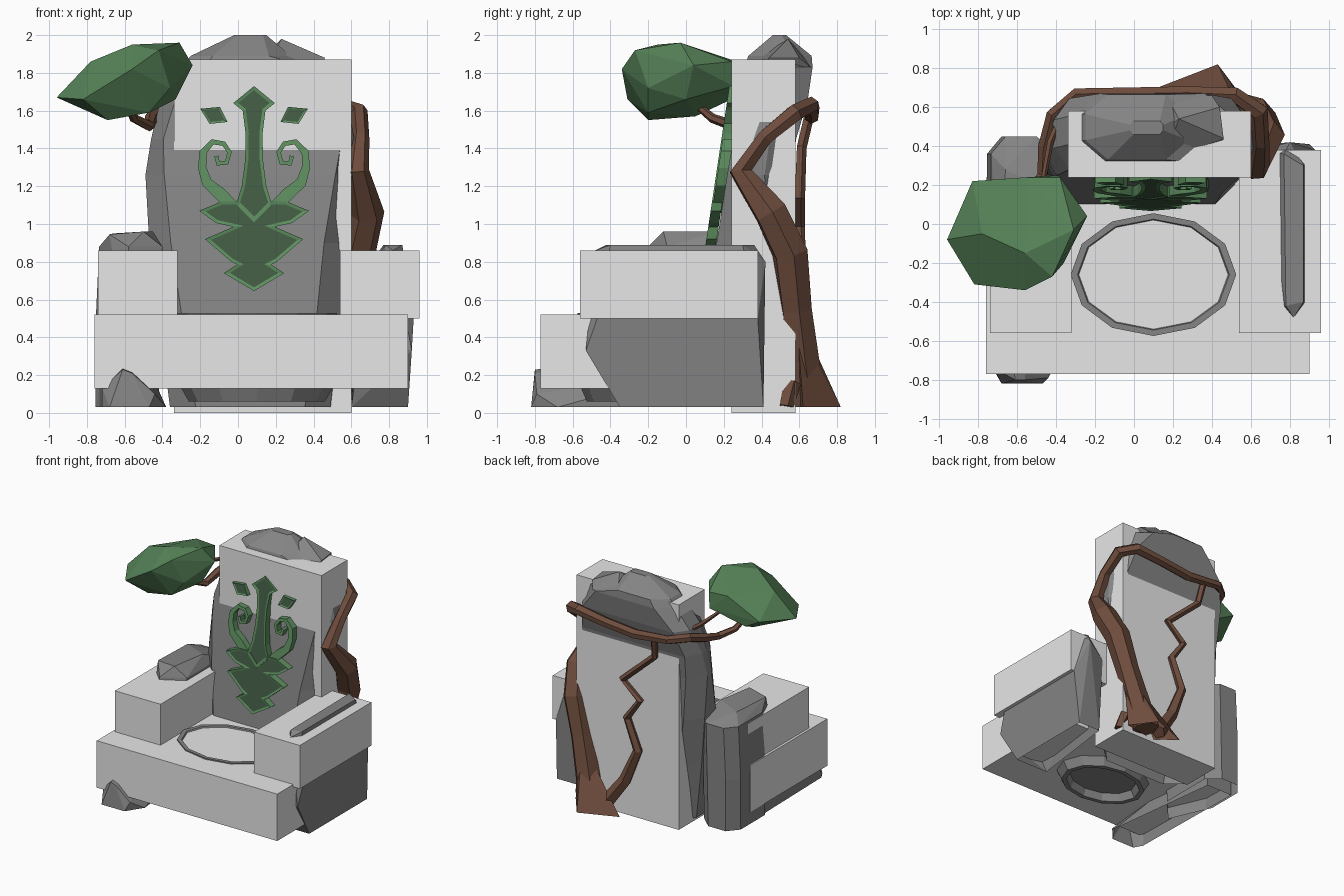
import bpy, bmesh, math
from mathutils import Vector


def mat(name, c):
    m = bpy.data.materials.new(name)
    m.diffuse_color = (*c, 1)
    return m


BLOCK = mat("pale_stone", (0.80, 0.80, 0.80))
ROCK = mat("grey_rock", (0.235, 0.235, 0.235))
BARK = mat("brown_bark", (0.155, 0.073, 0.046))
LEAF = mat("leaf_green", (0.093, 0.225, 0.097))
RIM = mat("rim_green", (0.11, 0.27, 0.115))
DARK = mat("dark_green", (0.054, 0.108, 0.057))


def finish(bm, name, *mats, open_base=False):
    bmesh.ops.recalc_face_normals(bm, faces=bm.faces[:])
    if open_base:  # rocks are cut off and hollow underneath
        flat = [f for f in bm.faces if all(v.co.z < 0.04 for v in f.verts)]
        bmesh.ops.delete(bm, geom=flat, context='FACES')
    me = bpy.data.meshes.new(name)
    bm.to_mesh(me)
    bm.free()
    for m in mats:
        me.materials.append(m)
    ob = bpy.data.objects.new(name, me)
    bpy.context.collection.objects.link(ob)
    return ob


def box(name, x0, x1, y0, y1, z0, z1):
    bm = bmesh.new()
    bmesh.ops.create_cube(bm, size=1)
    for v in bm.verts:
        v.co = ((x0, x1)[v.co.x > 0], (y0, y1)[v.co.y > 0], (z0, z1)[v.co.z > 0])
    finish(bm, name, BLOCK)


def hull(name, pts, m):
    bm = bmesh.new()
    for p in pts:
        bm.verts.new(p)
    r = bmesh.ops.convex_hull(bm, input=bm.verts[:])
    bmesh.ops.delete(bm, geom=list({g for g in r["geom_interior"] if isinstance(g, bmesh.types.BMVert)}),
                     context='VERTS')
    bmesh.ops.dissolve_limit(bm, angle_limit=0.03, verts=bm.verts[:], edges=bm.edges[:])
    finish(bm, name, m, open_base=True)


def loft(name, rings, m):
    bm = bmesh.new()
    rs = [[bm.verts.new(p) for p in r] for r in rings]
    n = len(rs[0])
    for a, b in zip(rs, rs[1:]):
        for i in range(n):
            j = (i + 1) % n
            bm.faces.new((a[i], a[j], b[j], b[i]))
    bm.faces.new(rs[0][::-1])
    bm.faces.new(rs[-1])
    finish(bm, name, m, open_base=True)


def octagon(z, x0, x1, y0, y1, c=0.1, d=0.3):
    a, b = c * (x1 - x0), d * (y1 - y0)
    return [(x0 + a, y0, z), (x1 - a, y0, z), (x1, y0 + b, z), (x1, y1 - b, z),
            (x1 - a, y1, z), (x0 + a, y1, z), (x0, y1 - b, z), (x0, y0 + b, z)]


def tube(name, path, sides=6):
    pts = [Vector(p[:3]) for p in path]
    n, rings = Vector((1, 0.2, 0)), []
    for i, p in enumerate(pts):
        t = (pts[min(i + 1, len(pts) - 1)] - pts[max(i - 1, 0)]).normalized()
        n = (n - t * n.dot(t)).normalized()
        b, r = t.cross(n), path[i][3]
        ring = []
        for k in range(sides):
            a = math.tau * k / sides
            q = p + (n * math.cos(a) + b * math.sin(a)) * r
            ring.append((q.x, q.y, max(q.z, 0.03)))
        rings.append(ring)
    loft(name, rings, BARK)


# pale stone blocks
box("seat_block", -0.76, 0.90, -0.77, 0.24, 0.13, 0.52)
box("back_block", -0.34, 0.60, 0.24, 0.58, 0.0, 1.87)
box("left_arm_block", -0.74, -0.32, -0.56, 0.24, 0.51, 0.86)
box("right_arm_block", 0.54, 0.96, -0.56, 0.38, 0.50, 0.86)

# leaning back rock with a broken crest
loft("back_rock", [
    octagon(0.03, -0.36, 0.49, 0.09, 0.50, 0.16),
    octagon(0.50, -0.42, 0.54, 0.10, 0.52, 0.13),
    octagon(0.90, -0.47, 0.57, 0.162, 0.54, 0.11),
    octagon(1.26, -0.49, 0.615, 0.218, 0.56, 0.09, 0.42),
    octagon(1.45, -0.46, 0.615, 0.25, 0.583, 0.06, 0.42),
    octagon(1.66, -0.41, 0.58, 0.28, 0.645, 0.08),
    octagon(1.83, -0.30, 0.49, 0.31, 0.67, 0.16),
    octagon(1.89, -0.25, 0.28, 0.33, 0.665, 0.22),
    octagon(2.00, -0.02, 0.15, 0.46, 0.53)], ROCK)
hull("back_crest", [(0.16, 0.33, 1.85), (0.17, 0.66, 1.85), (0.18, 0.5, 1.93), (0.23, 0.54, 1.98),
                    (0.46, 0.44, 1.88), (0.44, 0.6, 1.88), (0.45, 0.4, 1.83), (0.4, 0.66, 1.83)], ROCK)

# rocks within the arms
hull("right_arm_rock", [
    (0.90, -0.35, 0.03), (0.90, 0.41, 0.03), (0.60, -0.35, 0.03), (0.70, 0.41, 0.03),
    (0.92, -0.53, 0.33), (0.93, -0.47, 0.50), (0.93, 0.38, 0.50), (0.92, 0.37, 0.30),
    (0.65, -0.48, 0.40), (0.82, -0.48, 0.86), (0.78, -0.42, 0.89), (0.87, -0.40, 0.89),
    (0.87, 0.30, 0.89), (0.77, 0.36, 0.89), (0.80, 0.42, 0.80), (0.64, 0.38, 0.70)], ROCK)
plan = [(-0.755, 0.05), (-0.755, 0.36), (-0.68, 0.45), (-0.52, 0.45), (-0.42, 0.36), (-0.42, -0.1), (-0.6, -0.3)]
hull("left_arm_rock", [(x, y, z) for x, y in plan for z in (0.03, 0.45)] +
     [(x + 0.02, max(y, -0.2), 0.88) for x, y in plan] +
     [(-0.68, -0.08, 0.945), (-0.5, -0.12, 0.96), (-0.45, 0.18, 0.96), (-0.66, 0.28, 0.95)], ROCK)
hull("left_foot_rock", [
    (-0.72, -0.75, 0.03), (-0.68, -0.82, 0.03), (-0.47, -0.82, 0.03), (-0.38, -0.68, 0.03),
    (-0.61, -0.80, 0.23), (-0.56, -0.80, 0.21), (-0.72, -0.74, 0.13), (-0.44, -0.79, 0.10),
    (-0.74, 0.3, 0.03), (-0.50, 0.3, 0.03), (-0.74, 0.3, 0.3), (-0.50, 0.3, 0.3)], ROCK)


# dished seat rock: rim shows above the seat, foot below it
def ellipse(z, rx, ry):
    return [(0.10 + rx * math.cos(math.tau * k / 12), -0.26 + ry * math.sin(math.tau * k / 12), z)
            for k in range(12)]


loft("seat_dish", [ellipse(0.12, 0.29, 0.21), ellipse(0.06, 0.32, 0.23), ellipse(0.06, 0.36, 0.265),
                   ellipse(0.13, 0.40, 0.295), ellipse(0.53, 0.425, 0.315), ellipse(0.53, 0.39, 0.285),
                   ellipse(0.50, 0.37, 0.27)], ROCK)

# climbing trunk, flared foot, vine, root and twig
tube("climbing_trunk", [
    (0.42, 0.64, 0.04, 0.11), (0.48, 0.61, 0.28, 0.10), (0.55, 0.58, 0.55, 0.09),
    (0.63, 0.55, 0.85, 0.10), (0.68, 0.45, 1.06, 0.095), (0.63, 0.29, 1.28, 0.065),
    (0.65, 0.42, 1.46, 0.045), (0.64, 0.58, 1.59, 0.05), (0.52, 0.66, 1.63, 0.045),
    (0.28, 0.67, 1.60, 0.04), (0.0, 0.665, 1.57, 0.04), (-0.30, 0.665, 1.60, 0.035),
    (-0.42, 0.56, 1.61, 0.035), (-0.46, 0.40, 1.56, 0.035), (-0.47, 0.25, 1.52, 0.03),
    (-0.55, 0.14, 1.56, 0.025), (-0.60, 0.02, 1.66, 0.015)])
hull("trunk_foot", [(0.12, 0.70, 0.03), (0.43, 0.82, 0.03), (0.58, 0.62, 0.03), (0.30, 0.57, 0.03),
                    (0.50, 0.67, 0.36), (0.59, 0.59, 0.45), (0.42, 0.60, 0.34), (0.30, 0.68, 0.14)], BARK)
tube("back_vine", [
    (-0.16, 0.65, 1.57, 0.028), (-0.14, 0.61, 1.40, 0.028), (0.16, 0.60, 1.13, 0.03),
    (0.0, 0.60, 0.99, 0.03), (0.12, 0.60, 0.82, 0.033), (0.02, 0.60, 0.57, 0.04),
    (0.13, 0.61, 0.30, 0.05), (0.30, 0.65, 0.06, 0.06)], 5)
tube("side_root", [(0.56, 0.56, 0.16, 0.05), (0.60, 0.53, 0.03, 0.04)], 5)
tube("twig", [(-0.33, 0.65, 1.61, 0.02), (-0.43, 0.42, 1.67, 0.018), (-0.48, 0.15, 1.73, 0.012)], 5)

# leaf clump
hull("leaf_clump", [
    (-0.96, -0.08, 1.67), (-0.82, -0.31, 1.66), (-0.83, 0.22, 1.72), (-0.78, -0.05, 1.86),
    (-0.56, -0.34, 1.82), (-0.56, -0.15, 1.95), (-0.55, 0.24, 1.87), (-0.42, -0.27, 1.92),
    (-0.31, -0.03, 1.96), (-0.38, 0.24, 1.86), (-0.24, 0.04, 1.84), (-0.33, 0.0, 1.66),
    (-0.36, -0.2, 1.72), (-0.39, 0.25, 1.73), (-0.47, -0.2, 1.59), (-0.69, -0.2, 1.55),
    (-0.66, 0.05, 1.57), (-0.70, 0.22, 1.65)], LEAF)


# carved emblem: plates leaning with the rock face, mirrored about its centre line
def plate(name, polys, rim=0, back=0.0):
    bm = bmesh.new()
    for poly in polys:
        vs = [bm.verts.new((0.085 + x, 0.045 + (z - 0.5) * 0.15 + back, z)) for x, z in poly]
        f = bm.faces.new(vs)
        f.normal_update()
        if f.normal.y > 0:
            f.normal_flip()
    bmesh.ops.remove_doubles(bm, verts=bm.verts[:], dist=1e-4)
    if rim:
        fs = bm.faces[:]
        bmesh.ops.inset_region(bm, faces=fs, thickness=rim, use_boundary=True, use_even_offset=True)
        for f in fs:
            f.material_index = 1
        for v in {v for f in fs for v in f.verts}:
            v.co.y += 0.005
    edges = [e for e in bm.edges if e.is_boundary]
    r = bmesh.ops.extrude_edge_only(bm, edges=edges)
    for v in r["geom"]:
        if isinstance(v, bmesh.types.BMVert):
            v.co.y += 0.055
    finish(bm, name, RIM, DARK)


half = [(0.11, 1.64), (0.06, 1.60), (0.045, 1.48), (0.047, 1.34), (0.065, 1.20), (0.09, 1.12),
        (0.17, 1.12), (0.29, 1.07), (0.20, 1.005), (0.11, 0.985), (0.26, 0.92), (0.12, 0.80),
        (0.09, 0.785), (0.16, 0.74)]
plate("emblem_body", [[(0, 1.73)] + half + [(0, 0.645)] + [(-x, z) for x, z in half[::-1]]], 0.017)
# pale notch between stem and upper leaves
plate("emblem_notch", [[(0, 1.01), (0.09, 1.10), (0.075, 1.115), (0, 1.04), (-0.075, 1.115), (-0.09, 1.10)]])

curl = [(0.10, 1.08), (0.18, 1.16), (0.25, 1.22), (0.275, 1.30), (0.27, 1.38), (0.22, 1.435), (0.16, 1.425),
        (0.13, 1.38), (0.145, 1.325), (0.19, 1.32), (0.20, 1.36)]
width = [0.03, 0.034, 0.028, 0.022, 0.019, 0.015, 0.013, 0.012, 0.012, 0.013, 0.012]
gem = [(0.18, 1.62), (0.285, 1.61), (0.235, 1.53), (0.14, 1.54)]
sides = []
for i, (x, z) in enumerate(curl):
    a, b = curl[max(i - 1, 0)], curl[min(i + 1, len(curl) - 1)]
    t = Vector((b[0] - a[0], b[1] - a[1])).normalized() * width[i]
    sides.append(((x - t.y, z + t.x), (x + t.y, z - t.x)))
for s, label in ((-1, "left"), (1, "right")):
    quads = [(p[0], p[1], q[1], q[0]) for p, q in zip(sides, sides[1:])]
    plate(label + "_emblem_curl", [[(s * x, z) for x, z in q] for q in quads], 0, 0.007)
    plate(label + "_emblem_gem", [[(s * x, z) for x, z in gem]], 0.01)
